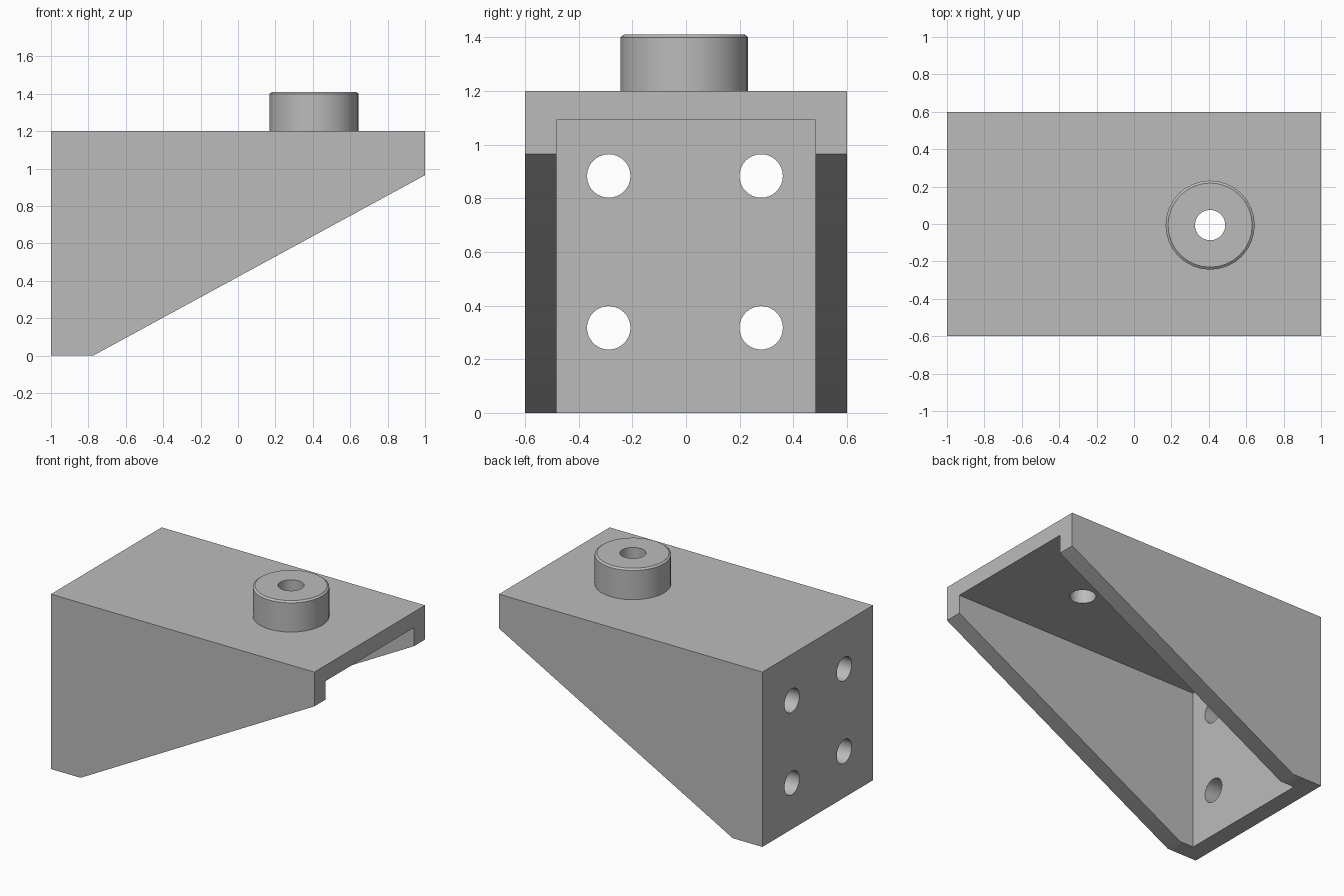
import bpy, bmesh, math
from mathutils import Matrix

cube = bpy.data.objects.get("Cube")
if cube:
    bpy.data.objects.remove(cube, do_unlink=True)

grey = bpy.data.materials.new("plain grey")
grey.use_nodes = True
colour = (0.5, 0.5, 0.5, 1)
grey.diffuse_color = colour
grey.node_tree.nodes["Principled BSDF"].inputs["Base Color"].default_value = colour

HALF = 0.6          # half width
INNER = 0.482       # half width of the hollow
TOP = 1.2
BOSS = (0.407, -0.006)
HOLE = 0.081


def make_object(name, bm):
    bmesh.ops.recalc_face_normals(bm, faces=bm.faces)
    mesh = bpy.data.meshes.new(name)
    bm.to_mesh(mesh)
    bm.free()
    mesh.materials.append(grey)
    obj = bpy.data.objects.new(name, mesh)
    bpy.context.collection.objects.link(obj)
    return obj


def prism(name, profile, half):
    """Extrude an x-z profile symmetrically along y."""
    bm = bmesh.new()
    face = bm.faces.new([bm.verts.new((x, -half, z)) for x, z in profile])
    new = bmesh.ops.extrude_face_region(bm, geom=[face])["geom"]
    verts = [v for v in new if isinstance(v, bmesh.types.BMVert)]
    bmesh.ops.translate(bm, verts=verts, vec=(0, 2 * half, 0))
    return make_object(name, bm)


def rod(name, centre, depth, axis):
    bm = bmesh.new()
    matrix = Matrix.Translation(centre)
    if axis == "X":
        matrix = matrix @ Matrix.Rotation(math.pi / 2, 4, "Y")
    bmesh.ops.create_cone(bm, cap_ends=True, segments=32, radius1=HOLE,
                          radius2=HOLE, depth=depth, matrix=matrix)
    return make_object(name, bm)


def cut(obj, cutter):
    mod = obj.modifiers.new(cutter.name, "BOOLEAN")
    mod.operation = "DIFFERENCE"
    mod.solver = "EXACT"
    mod.object = cutter
    cutter.hide_render = True
    cutter.hide_viewport = True
    cutter.display_type = "WIRE"


def smooth(obj):
    bpy.ops.object.select_all(action="DESELECT")
    obj.select_set(True)
    bpy.context.view_layer.objects.active = obj
    bpy.ops.object.shade_smooth_by_angle(angle=math.radians(30))


# Wedge-shaped bracket, hollowed from below and from the open end
bracket = prism("bracket_body", [(-1, 0), (-0.775, 0), (1, 0.965), (1, TOP), (-1, TOP)], HALF)
hollow = prism("hollow_cutter", [(-0.88, -0.2), (1.2, -0.2), (1.2, 1.092), (-0.88, 1.092)], INNER)
cutters = [hollow]

# Four mounting holes in the back plate
for y in (-0.288, 0.28):
    for z in (0.317, 0.883):
        cutters.append(rod("mounting_hole_cutter", (-0.95, y, z), 0.3, "X"))

# Hole through the top plate beneath the boss
cutters.append(rod("boss_hole_cutter", (*BOSS, 1.15), 0.3, "Z"))
for cutter in cutters:
    cut(bracket, cutter)

# Bake the cuts, then drop the cutters
bpy.context.view_layer.update()
for cutter in cutters:
    cutter.hide_viewport = False
graph = bpy.context.evaluated_depsgraph_get()
baked = bpy.data.meshes.new_from_object(bracket.evaluated_get(graph))
bracket.modifiers.clear()
bracket.data = baked
for cutter in cutters:
    bpy.data.objects.remove(cutter, do_unlink=True)
smooth(bracket)

# Round boss with a chamfered rim, turned from a profile
bm = bmesh.new()
profile = [(HOLE, TOP), (0.238, TOP), (0.238, 1.4), (0.225, 1.41), (HOLE, 1.41)]
ring = [bm.verts.new((BOSS[0] + r, BOSS[1], z)) for r, z in profile]
edges = [bm.edges.new((a, b)) for a, b in zip(ring, ring[1:] + ring[:1])]
bmesh.ops.spin(bm, geom=ring + edges, cent=(*BOSS, 0), axis=(0, 0, 1),
               angle=2 * math.pi, steps=32, use_merge=True)
bmesh.ops.remove_doubles(bm, verts=bm.verts, dist=0.0001)
boss = make_object("round_boss", bm)
smooth(boss)
